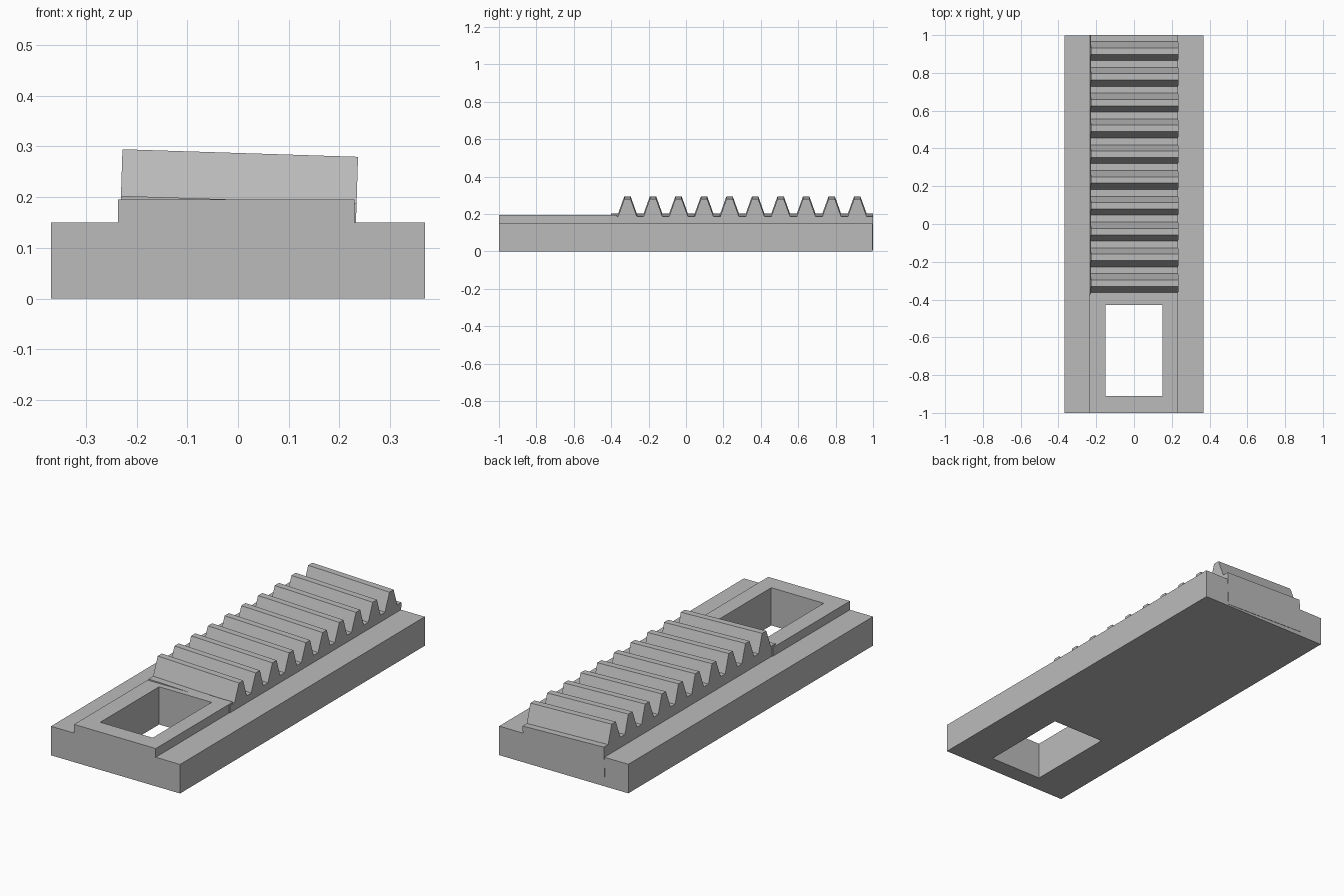
import bpy
import bmesh
from mathutils import Vector

if "Cube" in bpy.data.objects:
    bpy.data.objects.remove(bpy.data.objects["Cube"], do_unlink=True)

grey = bpy.data.materials.new("plain grey")
grey.use_nodes = True
colour = (0.5, 0.5, 0.5, 1)
grey.diffuse_color = colour
grey.node_tree.nodes["Principled BSDF"].inputs["Base Color"].default_value = colour


def prism(name, outline, sweep):
    """Sweep a closed outline along a vector into a solid."""
    bm = bmesh.new()
    face = bm.faces.new([bm.verts.new(p) for p in outline])
    swept = bmesh.ops.extrude_face_region(bm, geom=[face], use_keep_orig=True)
    verts = [g for g in swept["geom"] if isinstance(g, bmesh.types.BMVert)]
    bmesh.ops.translate(bm, verts=verts, vec=Vector(sweep))
    bmesh.ops.recalc_face_normals(bm, faces=bm.faces[:])
    mesh = bpy.data.meshes.new(name)
    bm.to_mesh(mesh)
    bm.free()
    mesh.materials.append(grey)
    obj = bpy.data.objects.new(name, mesh)
    bpy.context.collection.objects.link(obj)
    return obj


def box(name, low, high):
    (x0, y0, z0), (x1, y1, z1) = low, high
    outline = [(x0, y0, z0), (x1, y0, z0), (x1, y1, z0), (x0, y1, z0)]
    return prism(name, outline, (0, 0, z1 - z0))


def cut(target, cutter):
    mod = target.modifiers.new(cutter.name, 'BOOLEAN')
    mod.operation = 'DIFFERENCE'
    mod.solver = 'EXACT'
    mod.object = cutter
    cutter.hide_render = True
    cutter.hide_viewport = True
    cutter.display_type = 'WIRE'


# Base plate with a raised rail
section = [(-0.369, 0), (0.369, 0), (0.369, 0.15), (0.23, 0.15),
           (0.23, 0.195), (-0.237, 0.195), (-0.237, 0.15), (-0.369, 0.15)]
base = prism("base_plate", [(x, -1, z) for x, z in section], (0, 1.998, 0))

# Rectangular window through the front, and the seat for the rack
cut(base, box("window_cutter", (-0.15, -0.91, -0.1), (0.15, -0.43, 0.4)))
cut(base, box("rack_seat_cutter", (-0.3, -0.37, 0.15), (0.3, 1.1, 0.4)))

# Toothed rack, slightly tilted about its length
pitch, start, end = 0.1365, -0.40, 1.0
half_width, height, depth = 0.2325, 0.092, 0.18
profile = [(start, -depth), (start, 0)]
for i in range(10):
    y = -0.363 + i * pitch
    profile += [(y, 0), (y + 0.033, height), (y + 0.067, height), (y + 0.1, 0)]
profile += [(end, 0), (end, -depth)]
rack = prism("toothed_rack", [(-half_width, y, z) for y, z in profile],
             (2 * half_width, 0, 0))
rack.location = (0.0015, 0, 0.195)
rack.rotation_euler.y = 0.032
